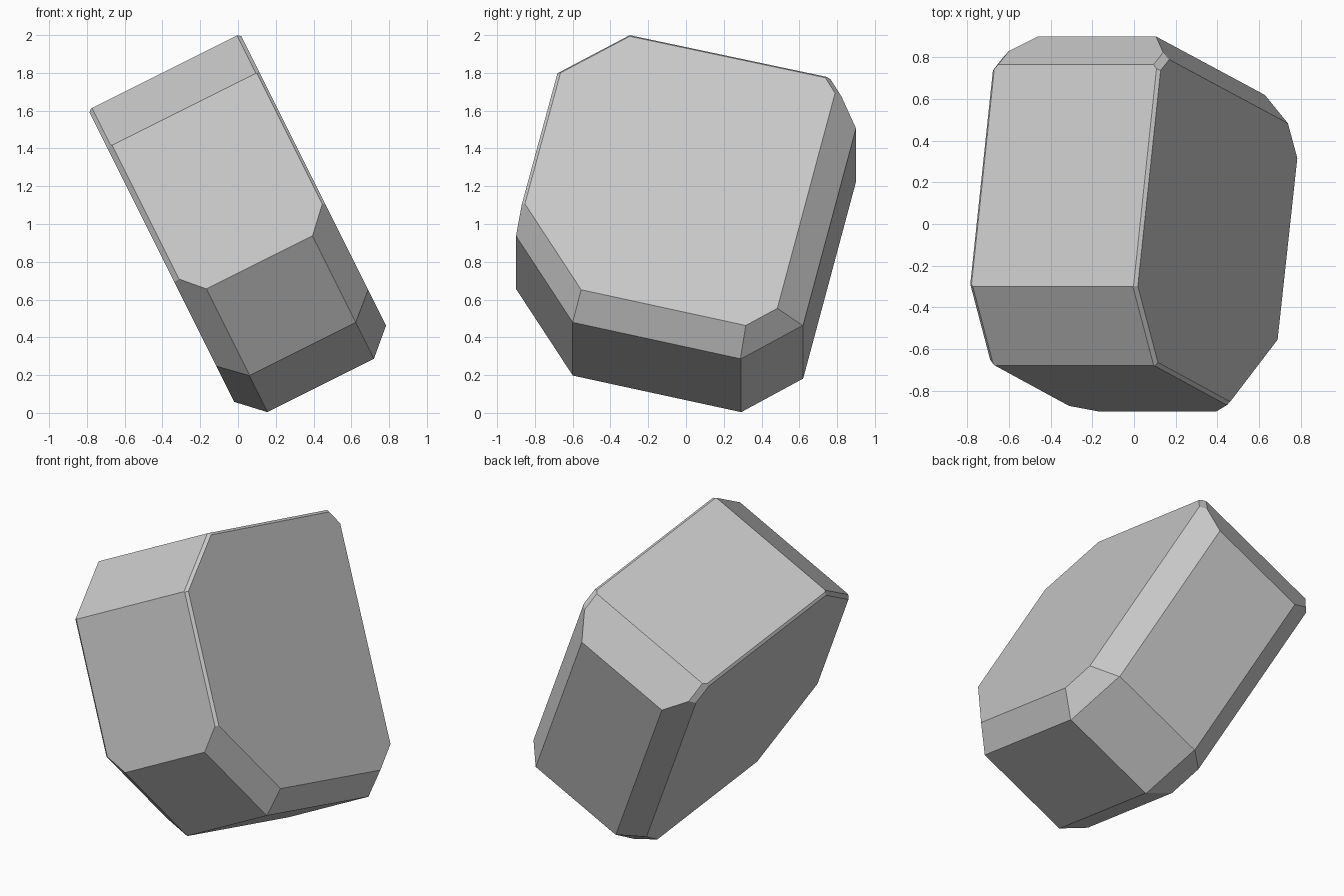
import bpy, bmesh
from mathutils import Vector

if "Cube" in bpy.data.objects:
    bpy.data.objects.remove(bpy.data.objects["Cube"])

# Local frame of the tilted block: U = thickness, W = length, Y = depth
U = Vector((0.8944, 0, 0.4472))
W = Vector((-0.4472, 0, 0.8944))
Y = Vector((0, 1, 0))


def place(u, y, w):
    return U * u + Y * y + W * w


# Eight-sided outline (y, w): a leaning rectangle with cut corners
outline = [(-0.30, 1.79), (-0.68, 1.566), (-0.90, 0.662), (-0.60, 0.15),
           (0.29, -0.066), (0.62, 0.134), (0.90, 1.30), (0.765, 1.538)]
CAP = {1: 0.908, -1: 0.008}

# Bevel of each outline edge against each cap: (drop along U, inset)
bevels = {
    1: [(0.019, 0.014), (0.015, 0.017), (0.136, 0.102), (0.136, 0.132),
        (0.138, 0.097), (0.140, 0.140), (0.034, 0.028), (0.016, 0.014)],
    -1: [(0.022, 0.020), (0.030, 0.028), (0.136, 0.102), (0.134, 0.130),
         (0.130, 0.095), (0.128, 0.128), (0.032, 0.028), (0.014, 0.014)],
}

# Block: extrude the outline between the caps
bm = bmesh.new()
rings = [[bm.verts.new(place(CAP[s], y, w)) for y, w in outline] for s in (-1, 1)]
n = len(outline)
bm.faces.new(rings[0][::-1])
bm.faces.new(rings[1])
for i in range(n):
    j = (i + 1) % n
    bm.faces.new((rings[0][i], rings[0][j], rings[1][j], rings[1][i]))

# Bevels: slice off each cap edge and close the cut
for s, cuts in bevels.items():
    for i, (drop, inset) in enumerate(cuts):
        (y0, w0), (y1, w1) = outline[i], outline[(i + 1) % n]
        inward = (Y * (w0 - w1) + W * (y1 - y0)).normalized()
        bmesh.ops.bisect_plane(
            bm, geom=bm.verts[:] + bm.edges[:] + bm.faces[:], dist=1e-5,
            plane_co=place(CAP[s] - s * drop, y0, w0),
            plane_no=(U * s * inset - inward * drop).normalized(), clear_outer=True)
        bmesh.ops.holes_fill(bm, edges=[e for e in bm.edges if e.is_boundary], sides=0)

bmesh.ops.remove_doubles(bm, verts=bm.verts, dist=0.002)
bmesh.ops.recalc_face_normals(bm, faces=bm.faces)

mesh = bpy.data.meshes.new("bevelled_block")
bm.to_mesh(mesh)
bm.free()
block = bpy.data.objects.new("bevelled_block", mesh)
bpy.context.collection.objects.link(block)

grey = bpy.data.materials.new("light grey")
grey.diffuse_color = (0.58, 0.58, 0.58, 1)
grey.use_nodes = True
grey.node_tree.nodes["Principled BSDF"].inputs["Base Color"].default_value = grey.diffuse_color
mesh.materials.append(grey)
